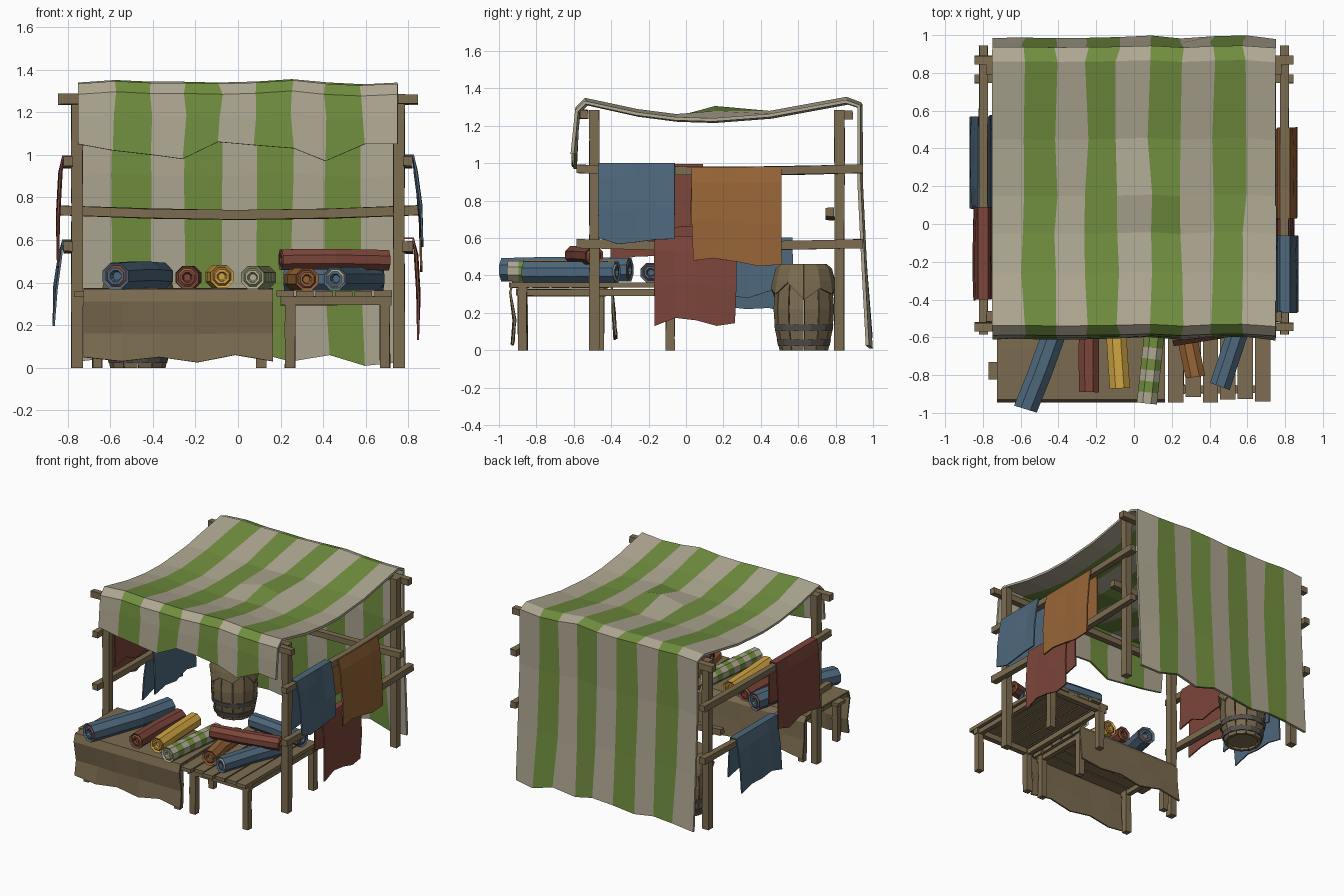
import bpy, bmesh, math, random
from mathutils import Vector

if "Cube" in bpy.data.objects:
    bpy.data.objects.remove(bpy.data.objects["Cube"])

random.seed(4)


def mat(name, r, g, b):
    m = bpy.data.materials.new(name)
    m.diffuse_color = (r, g, b, 1)
    m.use_nodes = True
    m.node_tree.nodes["Principled BSDF"].inputs["Base Color"].default_value = m.diffuse_color
    return m


WOOD = mat("wood", 0.205, 0.152, 0.082)
SACK = mat("sackcloth", 0.20, 0.15, 0.08)
CREAM = mat("cream", 0.43, 0.39, 0.29)
GREEN = mat("green", 0.165, 0.27, 0.05)
BLUE = mat("blue", 0.075, 0.135, 0.20)
MAROON = mat("maroon", 0.20, 0.06, 0.043)
ORANGE = mat("orange", 0.31, 0.13, 0.038)
YELLOW = mat("yellow", 0.64, 0.38, 0.055)
IRON = mat("iron", 0.09, 0.08, 0.075)


def jit(a):
    return random.uniform(-a, a)


def finish(name, bm, mats):
    bmesh.ops.recalc_face_normals(bm, faces=bm.faces)
    me = bpy.data.meshes.new(name)
    bm.to_mesh(me)
    bm.free()
    for m in mats:
        me.materials.append(m)
    ob = bpy.data.objects.new(name, me)
    bpy.context.collection.objects.link(ob)
    return ob


def sweep(name, pts, radii, sides, mats, rule=lambda i: 0, wob=0.0):
    """Polygon section swept along points; rule gives the colour of each segment."""
    pts = [Vector(p) for p in pts]
    d = (pts[-1] - pts[0]).normalized()
    u = d.cross(Vector((0, 0, 1)) if abs(d.z) < 0.9 else Vector((0, 1, 0))).normalized()
    v = u.cross(d)
    bm = bmesh.new()
    rings = []
    for p, r in zip(pts, radii):
        ring = []
        for k in range(sides):
            a = 2 * math.pi * (k + 0.5) / sides
            rr = r + jit(wob)
            ring.append(bm.verts.new(p + u * rr * math.cos(a) + v * rr * math.sin(a)))
        rings.append(ring)
    for i in range(len(rings) - 1):
        for k in range(sides):
            f = bm.faces.new((rings[i][k], rings[i][(k + 1) % sides],
                              rings[i + 1][(k + 1) % sides], rings[i + 1][k]))
            f.material_index = rule(i)
    bm.faces.new(rings[0]).material_index = rule(0)
    bm.faces.new(rings[-1]).material_index = rule(len(rings) - 2)
    return finish(name, bm, mats)


def beam(name, a, b, w=0.05, sag=0.0, n=4):
    a, b = Vector(a), Vector(b)
    pts = [a.lerp(b, i / n) - Vector((0, 0, sag * math.sin(math.pi * i / n))) for i in range(n + 1)]
    return sweep(name, pts, [w * 0.707] * (n + 1), 4, [WOOD], wob=0.003)


def board(name, x0, x1, y0, y1, z0, z1):
    bm = bmesh.new()
    bmesh.ops.create_cube(bm, size=1)
    for v in bm.verts:
        v.co = ((x0 + x1) / 2 + v.co.x * (x1 - x0), (y0 + y1) / 2 + v.co.y * (y1 - y0),
                (z0 + z1) / 2 + v.co.z * (z1 - z0))
    return finish(name, bm, [WOOD])


def cloth(name, columns, mats, rule=lambda c: 0, thick=0.012):
    """Sheet through a list of point columns, thickened."""
    bm = bmesh.new()
    g = [[bm.verts.new(p) for p in col] for col in columns]
    for c in range(len(g) - 1):
        for r in range(len(g[c]) - 1):
            f = bm.faces.new((g[c][r], g[c + 1][r], g[c + 1][r + 1], g[c][r + 1]))
            f.material_index = rule(c)
    ob = finish(name, bm, mats)
    s = ob.modifiers.new("thickness", "SOLIDIFY")
    s.thickness = thick
    s.offset = 0
    return ob


# Frame: posts, cross beams and side rails
for s, side in ((-1, "left"), (1, "right")):
    for y, n in ((-0.49, "front"), (0.82, "back")):
        beam(f"{n}_{side}_post", (s * 0.755, y, 0), (s * 0.755, y, 1.285), 0.054)
    for z in (0.97, 0.57):
        beam(f"{side}_rail", (s * 0.797, -0.585, z), (s * 0.797, 0.945, z), 0.046, 0.012)
for n, y, z, sag in (("front_beam", -0.545, 1.262, 0), ("back_beam", 0.868, 1.258, 0),
                     ("back_rail", 0.768, 0.74, 0.022)):
    beam(n, (-0.845, y, z), (0.845, y, z), 0.046, sag)

# Striped awning: roof, front flap and back wall in one sheet
front_z = [1.05, 1.02, 1.0, 0.98, 1.06, 1.045, 1.03, 0.97, 1.05, 1.05]
back_z = [0.03, 0.05, 0.06, 0.035, 0.055, 0.07, 0.03, 0.06, 0.01, 0.025]
ridge = [0, 0.012, 0.004, 0.004, 0, 0.005, 0.016, 0, -0.008, 0]
profile = [(-0.59, 1.18), (-0.58, 1.28), (-0.535, 1.325), (-0.26, 1.265), (-0.05, 1.238),
           (0.15, 1.232), (0.45, 1.255), (0.86, 1.33), (0.93, 1.305), (0.93, 0.9), (0.952, 0.45)]
cols = []
for i in range(10):
    x = -0.75 + i / 6
    w = 0 if i in (0, 9) else 0.014
    e = jit(0.012)
    col = [(x + jit(w), -0.6 + e, front_z[i])]
    for y, z in profile:
        bump = 0.06 * math.exp(-((x - 0.08) / 0.17) ** 2) if y == 0.15 else 0
        col.append((x + jit(w), y + e * 0.6, z + ridge[i] + bump))
    col.append((x + jit(w), 0.978 + e, back_z[i]))
    cols.append(col)
cloth("striped_awning", cols, [CREAM, GREEN], lambda c: c % 2, 0.018)


# Cloths hung over the side rails
def hang(name, s, y0, y1, z, outer, inner, flare, m):
    cols = []
    for i in range(5):
        y = y0 + (y1 - y0) * i / 4
        o, n, b = outer + jit(0.025), inner + jit(0.03), jit(0.008)
        prof = [(0.758, z - n), (0.764, z - 0.03), (0.775, z + 0.028), (0.822, z + 0.028),
                (0.834 + b, z - 0.05), (0.84 + flare * 0.5 + b, z - o * 0.55), (0.835 + flare, z - o)]
        cols.append([(s * x, y + (jit(0.01) if k in (0, 6) else 0), zz) for k, (x, zz) in enumerate(prof)])
    cloth(name, cols, [m], thick=0.01)


hang("right_blue_cloth", 1, -0.47, -0.06, 0.97, 0.38, 0.34, 0.03, BLUE)
hang("right_orange_cloth", 1, 0.03, 0.51, 0.945, 0.47, 0.3, 0.025, ORANGE)
hang("right_maroon_cloth", 1, -0.17, 0.27, 0.58, 0.43, 0.25, 0.01, MAROON)
hang("left_maroon_cloth", -1, -0.4, 0.09, 0.965, 0.48, 0.3, 0.01, MAROON)
hang("left_blue_cloth", -1, 0.08, 0.57, 0.57, 0.36, 0.28, 0.03, BLUE)

# Left table: planks along x, legs, rails
for i in range(5):
    y = -0.93 + i * 0.106
    board("left_table_plank", (-0.77 if i == 1 else -0.72) + jit(0.008), 0.155 + jit(0.01), y, y + 0.094, 0.332, 0.358)
for x in (-0.66, 0.11):
    for y in (-0.87, -0.46):
        beam("left_table_leg", (x, y, 0), (x, y, 0.335), 0.045, n=2)
    beam("left_table_rail", (x, -0.91, 0.312), (x, -0.42, 0.312), 0.036, n=2)

# Right table: planks along y, legs, rails
for i in range(6):
    x = 0.18 + i * 0.092
    board("right_table_plank", x, x + 0.082, -0.925 + jit(0.022), -0.055 + jit(0.02), 0.335, 0.36 + jit(0.003))
for y in (-0.875, -0.085):
    for x in (0.245, 0.69):
        beam("right_table_leg", (x, y, 0), (x, y, 0.335), 0.048, n=2)
    beam("right_table_rail", (0.2, y, 0.315), (0.72, y, 0.315), 0.04, n=2)
for x in (0.245, 0.69):
    beam("right_table_side_rail", (x, -0.9, 0.308), (x, -0.06, 0.308), 0.036, n=2)

# Sackcloth over the left table
low = [0.05, 0.03, 0.05, 0.025, 0.06, 0.03]
cols = []
for i in range(6):
    x, e = -0.725 + i * 0.178, jit(0.008)
    cols.append([(x, -0.925 + e, low[i]), (x, -0.918 - e, 0.16), (x, -0.94, 0.31), (x, -0.925, 0.366),
                 (x, -0.66, 0.368), (x, -0.42, 0.366), (x, -0.395, 0.33), (x, -0.385 + e, 0.2),
                 (x, -0.378 - e, low[5 - i] + 0.03)])
cloth("tablecloth", cols, [SACK])


# Rolled cloth bolts with ringed ends
def bolt(name, pts, r, main, second, n=8, striped=False):
    pts = [Vector(p) for p in pts]
    if striped:
        pts = [pts[0].lerp(pts[-1], i / 9) for i in range(10)]
    d0, d1 = (pts[1] - pts[0]).normalized(), (pts[-1] - pts[-2]).normalized()
    k = len(pts)
    full = [pts[0] + d0 * 0.02, pts[0], pts[0], pts[0] + d0 * 0.008] + pts \
        + [pts[-1] - d1 * 0.008, pts[-1], pts[-1], pts[-1] - d1 * 0.02]
    rad = [r * 0.3, r * 0.42, r * 0.62, r * 0.78] + [r] * k + [r * 0.78, r * 0.62, r * 0.42, r * 0.3]

    def rule(i):
        if i in (2, k + 4):
            return 1
        return i % 2 if striped and 4 <= i < k + 3 else 0
    sweep(name, full, rad, n, [main, second], rule)


bolt("left_blue_bolt", [(-0.575, -0.98, 0.43), (-0.495, -0.78, 0.435), (-0.43, -0.6, 0.435), (-0.365, -0.3, 0.43)],
     0.068, BLUE, MAROON)
bolt("maroon_bolt", [(-0.238, -0.89, 0.424), (-0.24, -0.65, 0.424), (-0.225, -0.38, 0.424)], 0.058, MAROON, ORANGE)
bolt("yellow_bolt", [(-0.075, -0.87, 0.428), (-0.09, -0.65, 0.428), (-0.1, -0.38, 0.428)], 0.058, YELLOW, ORANGE)
bolt("striped_bolt", [(0.068, -0.95, 0.424), (0.125, -0.42, 0.424)], 0.058, CREAM, GREEN, striped=True)
bolt("orange_bolt", [(0.325, -0.81, 0.415), (0.285, -0.62, 0.415), (0.27, -0.38, 0.415)], 0.057, ORANGE, MAROON)
bolt("right_blue_bolt", [(0.455, -0.86, 0.418), (0.54, -0.6, 0.418), (0.635, -0.37, 0.418)], 0.06, BLUE, CREAM)
bolt("top_maroon_bolt", [(0.2, -0.6, 0.508), (0.45, -0.56, 0.51), (0.705, -0.49, 0.505)], 0.052, MAROON, ORANGE)
bolt("back_blue_bolt", [(0.22, -0.13, 0.415), (0.45, -0.15, 0.415), (0.68, -0.19, 0.415)], 0.057, BLUE, MAROON)

# Barrel: staves, iron bands and a loose sack cover
bx, by = -0.47, 0.63


def barrel_r(z):
    return 0.162 - 0.032 * ((z - 0.22) / 0.22) ** 2


bm = bmesh.new()
for k in range(12):
    loops = []
    h = 0.425 + jit(0.01)
    for z in (0.0, 0.11, 0.22, 0.33, h):
        quad = []
        for a, dr in ((0.03, 0), (0.97, 0), (0.97, -0.022), (0.03, -0.022)):
            t = 2 * math.pi * (k + a) / 12
            rr = barrel_r(z) + dr
            quad.append(bm.verts.new((bx + rr * math.cos(t), by + rr * math.sin(t), z)))
        loops.append(quad)
    for p, q in zip(loops, loops[1:]):
        for j in range(4):
            bm.faces.new((p[j], p[(j + 1) % 4], q[(j + 1) % 4], q[j]))
    bm.faces.new(loops[0])
    bm.faces.new(loops[-1])
finish("barrel_staves", bm, [WOOD])
sweep("barrel_bottom", [(bx, by, 0.02), (bx, by, 0.04)], [0.122, 0.122], 12, [WOOD])
for z in (0.04, 0.12):
    sweep("barrel_band", [(bx, by, z - 0.017), (bx, by, z + 0.017)],
          [barrel_r(z - 0.017) + 0.006, barrel_r(z + 0.017) + 0.006], 12, [IRON])
cols = []
for k in range(13):
    t = 2 * math.pi * (k % 12) / 12
    zb = (0.27, 0.33, 0.3, 0.36)[k % 4]
    cols.append([(bx + r * math.cos(t), by + r * math.sin(t), z) for r, z in
                 ((0.02, 0.455), (0.12, 0.458), (0.147, 0.435), (0.164, 0.37), (0.172, zb))])
cloth("barrel_cover", cols, [SACK], thick=0.008)
